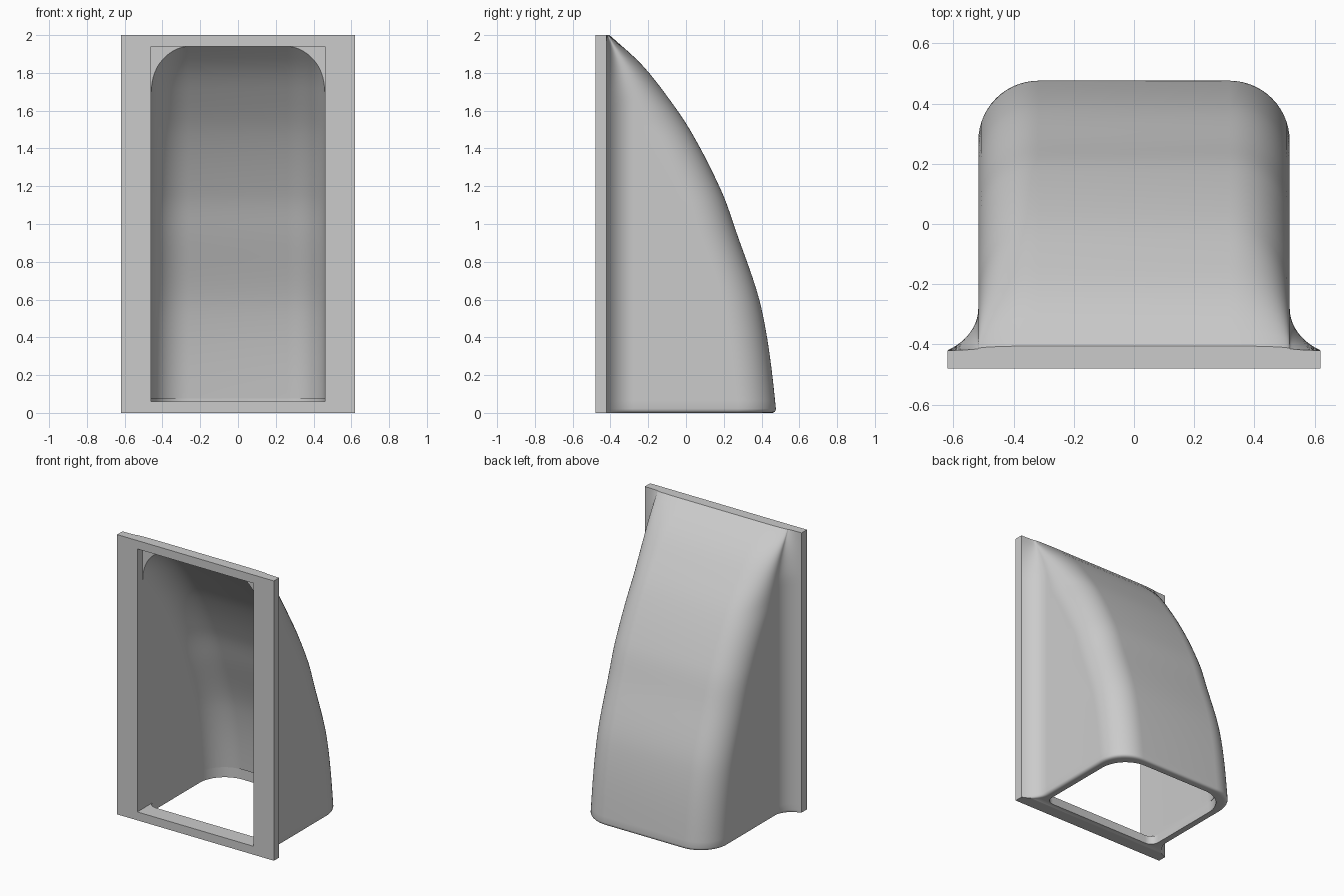
import bpy, bmesh, math

if "Cube" in bpy.data.objects:
    bpy.data.objects.remove(bpy.data.objects["Cube"])

FRONT = -0.42          # plane where hood meets the plate
WALL = 0.055           # hood wall thickness
grey = bpy.data.materials.new("light_grey")
grey.diffuse_color = (0.6, 0.6, 0.6, 1)
grey.use_nodes = True
grey.node_tree.nodes["Principled BSDF"].inputs["Base Color"].default_value = grey.diffuse_color

# back curve of the hood as (height, depth)
CURVE = [(0, .478), (.55, .40), (.97, .262), (1.18, .185), (1.5, .02),
         (1.73, -.14), (1.86, -.25), (2.0, -.405)]


def back(z):
    """Smooth depth of the hood at a height, with its slope."""
    n = len(CURVE)
    i = max(k for k in range(n - 1) if CURVE[k][0] <= max(z, 0))

    def tangent(k):
        if k == 0:
            return -0.1
        a, b = CURVE[k - 1], CURVE[min(k + 1, n - 1)]
        return (b[1] - a[1]) / (b[0] - a[0])
    (z0, y0), (z1, y1) = CURVE[i], CURVE[i + 1]
    h = z1 - z0
    t = (max(z, 0) - z0) / h
    m0, m1 = tangent(i) * h, tangent(i + 1) * h
    y = ((2*t**3 - 3*t*t + 1) * y0 + (t**3 - 2*t*t + t) * m0
         + (3*t*t - 2*t**3) * y1 + (t**3 - t*t) * m1)
    slope = ((6*t*t - 6*t) * (y0 - y1) + (3*t*t - 4*t + 1) * m0 + (3*t*t - 2*t) * m1) / h
    return y, math.sqrt(1 + slope * slope)


def corner(w, y, rx, ry, steps=14):
    """Rounded back corner, from side wall to back."""
    return [(w - rx + rx * math.cos(a), y - ry + ry * math.sin(a))
            for a in (math.pi / 2 * k / steps for k in range(steps + 1))]


def outer_section(z):
    y, n = back(z)
    inset = 0.022 * (1 - math.sqrt(max(0, 1 - (1 - min(z, .022) / .022) ** 2)))
    y, w = max(y, FRONT + .01) - inset, .517 - inset
    d = y - FRONT
    fy, ry = min(.14, .45 * d), min(.2 * n, .55 * d)
    flare = []
    for k in range(11):
        a = math.radians(60) * (1 - k / 10)
        flare.append((w + (.62 - w) * (1 - math.cos(a)) / .5,
                      FRONT + fy * (1 - math.sin(a) / math.sin(math.radians(60)))))
    return flare + corner(w, y, .2, ry)


def inner_section(z):
    y, n = back(z)
    return [(.46, -1.2)] + corner(.46, y - WALL * n, .2, .2 * n)


def slot_section(z):
    y, n = back(0)
    front = [(.40 + .06 * math.sin(a), -.30 - .06 * math.cos(a))
             for a in (math.pi / 2 * k / 6 for k in range(7))]
    return front + corner(.46, y - WALL, .2, .2)


def loft(name, section, heights):
    """Stack mirrored horizontal sections into a closed solid."""
    bm = bmesh.new()
    rings = []
    for z in heights:
        half = section(z)
        pts = half + [(-x, y) for x, y in reversed(half)]
        rings.append([bm.verts.new((x, y, z)) for x, y in pts])
    for a, b in zip(rings, rings[1:]):
        for i in range(len(a)):
            j = (i + 1) % len(a)
            bm.faces.new((a[i], a[j], b[j], b[i]))
    bm.faces.new(rings[0])
    bm.faces.new(rings[-1])
    bmesh.ops.recalc_face_normals(bm, faces=bm.faces)
    return add(name, bm)


def box(name, lo, hi):
    bm = bmesh.new()
    bmesh.ops.create_cube(bm, size=1)
    for v in bm.verts:
        v.co = [l + (c + .5) * (h - l) for c, l, h in zip(v.co, lo, hi)]
    return add(name, bm)


def add(name, bm):
    me = bpy.data.meshes.new(name)
    bm.to_mesh(me)
    bm.free()
    me.materials.append(grey)
    ob = bpy.data.objects.new(name, me)
    bpy.context.collection.objects.link(ob)
    return ob


def cut(ob, cutter):
    mod = ob.modifiers.new("cut", 'BOOLEAN')
    mod.operation = 'DIFFERENCE'
    mod.solver = 'EXACT'
    mod.object = cutter
    bpy.context.view_layer.objects.active = ob
    bpy.ops.object.modifier_apply(modifier=mod.name)
    bpy.data.objects.remove(cutter)


# curved hood, hollowed from the front and open underneath
hood = loft("hood", outer_section,
            [0, .002, .006, .012, .022] + [.022 + 1.978 * k / 48 for k in range(1, 49)])
cut(hood, loft("cavity_cutter", inner_section, [.06 + 1.94 * k / 48 for k in range(49)]))
cut(hood, loft("slot_cutter", slot_section, [-.05, .075]))

# flat mounting plate with a rectangular opening
plate = box("mounting_plate", (-.62, -.48, 0), (.62, FRONT, 2))
cut(plate, box("opening_cutter", (-.46, -.6, .06), (.46, -.3, 1.94)))

# smooth hood with crisp rims
bpy.ops.object.select_all(action='DESELECT')
hood.select_set(True)
bpy.context.view_layer.objects.active = hood
bpy.ops.object.shade_smooth_by_angle(angle=math.radians(35))
